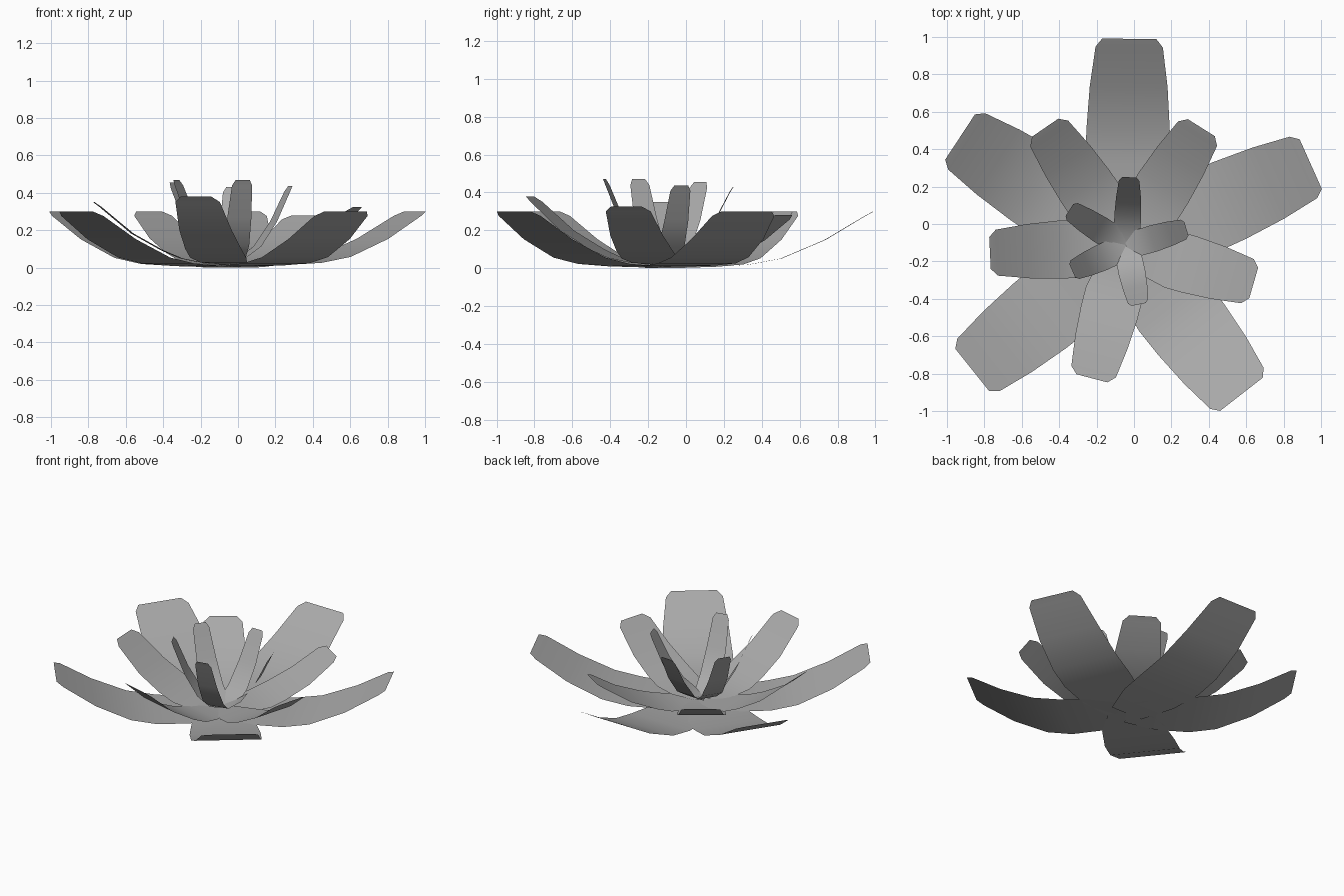
import bpy
import bmesh
from mathutils import Vector

cube = bpy.data.objects.get("Cube")
if cube:
    bpy.data.objects.remove(cube, do_unlink=True)

grey = bpy.data.materials.new("petal grey")
grey.use_nodes = True
colour = (0.4, 0.4, 0.4, 1)
grey.diffuse_color = colour
grey.node_tree.nodes["Principled BSDF"].inputs["Base Color"].default_value = colour

CENTRE = Vector((-0.04, -0.12, 0))


def petal(name, tip, profile, base):
    """Thin curved sheet from the flower centre to its tip.
    Profile rows: share of length, share of height, half width."""
    reach = Vector((tip[0], tip[1], 0)) - CENTRE
    side = Vector((-reach.y, reach.x, 0)).normalized()
    bm = bmesh.new()
    last = None
    for along, rise, half in profile:
        mid = CENTRE + reach * along
        mid.z = base + (tip[2] - base) * rise
        row = [bm.verts.new(mid - side * half), bm.verts.new(mid + side * half)]
        if last:
            bm.faces.new((last[0], row[0], row[1], last[1]))
        last = row
    mesh = bpy.data.meshes.new(name)
    bm.to_mesh(mesh)
    bm.free()
    mesh.materials.append(grey)
    for face in mesh.polygons:
        face.use_smooth = True
    obj = bpy.data.objects.new(name, mesh)
    bpy.context.collection.objects.link(obj)


# Each ring: base height, petal profile, petal tips
rings = {
    "outer_petal": (0.0,
        [(0, 0, .12), (.2, .02, .2), (.4, .06, .225), (.56, .17, .223),
         (.77, .5, .208), (.96, .92, .18), (1, 1, .145)],
        [(-.025, .99, .3), (-.93, .465, .3), (-.865, -.78, .3),
         (.575, -.91, .3), (.945, .32, .3)]),
    "middle_petal": (.012,
        [(0, 0, .06), (.2, .03, .13), (.36, .1, .155), (.5, .23, .155),
         (.72, .5, .145), (.95, .92, .123), (1, 1, .085)],
        [(.36, .515, .28), (-.475, .515, .3), (-.77, -.155, .35),
         (-.225, -.825, .38), (.64, -.315, .325)]),
    "inner_petal": (.025,
        [(0, 0, .02), (.2, .05, .07), (.45, .2, .072), (.72, .53, .066),
         (.95, .93, .055), (1, 1, .038)],
        [(-.025, .25, .43), (-.345, .075, .455), (-.33, -.25, .47),
         (.025, -.43, .47), (.28, -.025, .437)]),
}

for name, (base, profile, tips) in rings.items():
    for i, tip in enumerate(tips):
        # Stagger the bases so overlapping petals stay apart
        petal(f"{name}_{i + 1}", tip, profile, base + i * 0.002)
